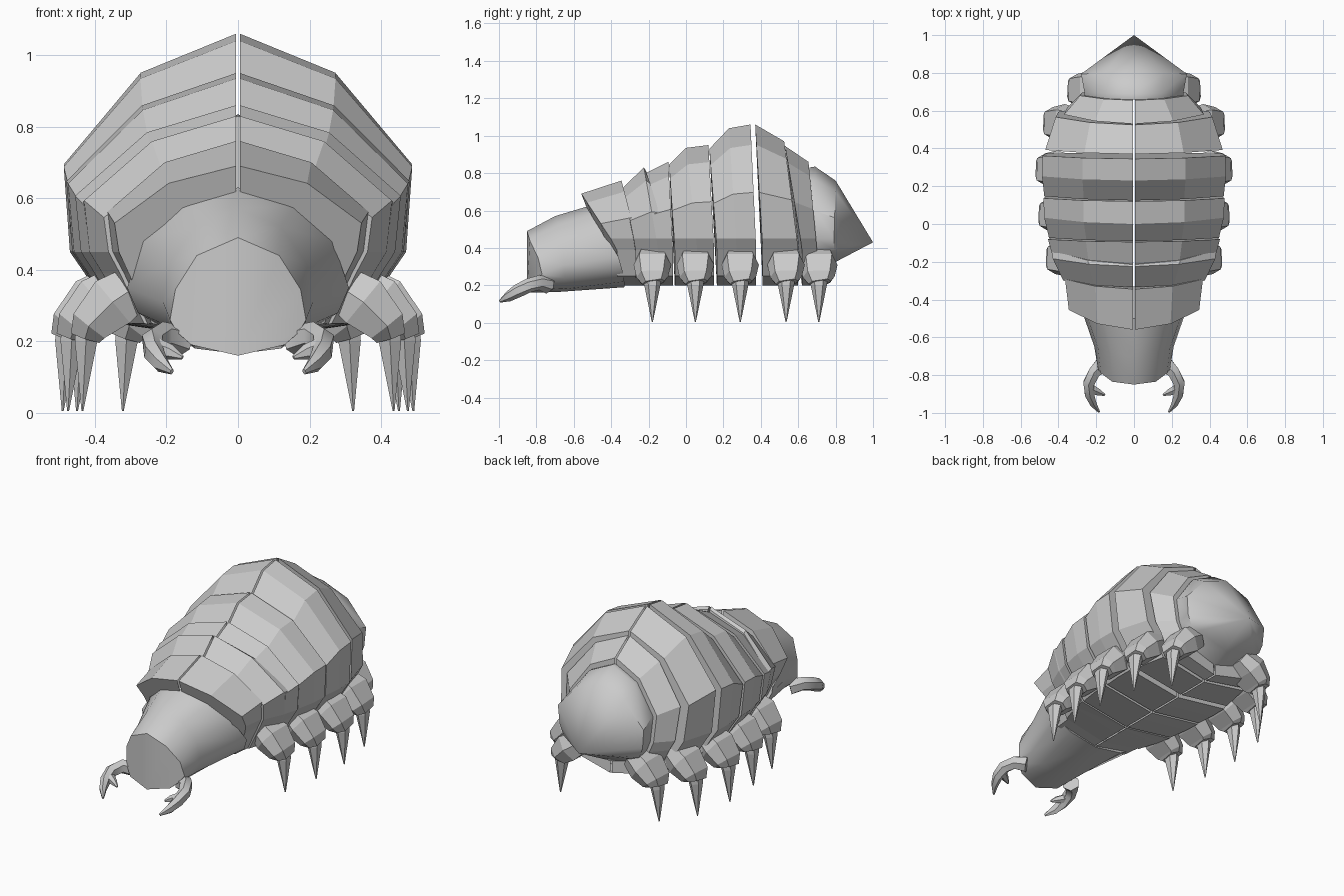
import bpy, bmesh
from mathutils import Vector

if "Cube" in bpy.data.objects:
    bpy.data.objects.remove(bpy.data.objects["Cube"])


def finish(name, bm, smooth=None):
    bmesh.ops.recalc_face_normals(bm, faces=bm.faces)
    me = bpy.data.meshes.new(name)
    bm.to_mesh(me)
    bm.free()
    ob = bpy.data.objects.new(name, me)
    bpy.context.collection.objects.link(ob)
    mod = ob.modifiers.new("mirror", "MIRROR")
    mod.merge_threshold = 0.001
    if smooth:
        bpy.ops.object.select_all(action='DESELECT')
        ob.select_set(True)
        bpy.context.view_layer.objects.active = ob
        bpy.ops.object.shade_smooth_by_angle(angle=smooth)
    return ob


def ring(yt, yb, w, zt, zb=0.20, x0=0.005):
    """Half cross-section, leaning from yt at the ridge to yb at the flank."""
    zs = 0.4 + 0.45 * (zt - 0.4)
    prof = [(x0, zt), (0.56 * w, zt - 0.3 * (zt - zs)), (w, zs), (0.965 * w, 0.45),
            (0.88 * w, 0.39), (0.70 * w, zb + 0.05), (x0, zb)]
    pts = []
    for x, z in prof:
        t = max(0.0, (z - 0.4) / (zt - 0.4))
        pts.append((x, yb + (yt - yb) * t, z))
    return pts


def half_shell(name, rings, tip=None, smooth=None):
    bm = bmesh.new()
    vs = [[bm.verts.new(p) for p in r] for r in rings]
    for a, b in zip(vs, vs[1:]):
        for i in range(len(a) - 1):
            bm.faces.new((a[i], a[i + 1], b[i + 1], b[i]))
    bm.faces.new(vs[0])
    if tip:
        t = bm.verts.new(tip)
        for i in range(len(vs[-1]) - 1):
            bm.faces.new((vs[-1][i], vs[-1][i + 1], t))
    else:
        bm.faces.new(vs[-1])
    return finish(name, bm, smooth)


def tube(name, path, offsets, ref=(0, 1, 0), smooth=None):
    """Tapered limb: path of (point, half width along ref, half depth)."""
    bm = bmesh.new()
    P = [Vector(p[0]) for p in path]
    vs = []
    for i, (_, a, b) in enumerate(path):
        tan = (P[min(i + 1, len(P) - 1)] - P[max(i - 1, 0)]).normalized()
        u = Vector(ref)
        u = (u - tan * u.dot(tan)).normalized()
        v = tan.cross(u)
        vs.append([bm.verts.new(P[i] + u * a * s + v * b * t) for s, t in offsets])
    n = len(offsets)
    for a, b in zip(vs, vs[1:]):
        for i in range(n):
            bm.faces.new((a[i], a[(i + 1) % n], b[(i + 1) % n], b[i]))
    bm.faces.new(vs[0])
    bm.faces.new(vs[-1])
    return finish(name, bm, smooth)


# Armoured body segments: ridge y, flank y, half width, ridge height
segments = {
    "neck_segment": [(-.56, -.37, .345, .69), (-.345, -.25, .365, .76)],
    "body_segment_1": [(-.335, -.27, .375, .725), (-.225, -.15, .43, .83), (-.215, -.08, .435, .815)],
    "body_segment_1_rear": [(-.215, -.14, .43, .80), (-.095, -.07, .455, .86)],
    "body_segment_2": [(-.09, -.06, .45, .845), (.0, .06, .475, .935), (.12, .15, .48, .95)],
    "body_segment_3": [(.125, .165, .475, .93), (.23, .27, .487, .04 + 1.0), (.345, .375, .485, 1.06)],
    "body_segment_4": [(.37, .41, .47, 1.06), (.525, .60, .415, .97)],
    "body_segment_5": [(.53, .62, .37, .945), (.655, .70, .285, .86)],
}
for name, rows in segments.items():
    half_shell(name, [ring(*r) for r in rows])

# Tail cap
half_shell("tail_cap",
           [ring(.66, .66, .26, .83, .25, 0), ring(.69, .70, .262, .835, .27, 0),
            ring(.80, .79, .28, .76, .32, 0)], tip=(0, 1.0, .43), smooth=0.7)

# Head
half_shell("head", [
    [(0, -.85, .49), (.115, -.835, .44), (.175, -.79, .345), (.19, -.77, .26),
     (.17, -.79, .225), (.13, -.82, .19), (0, -.85, .16)],
    [(0, -.70, .57), (.12, -.68, .52), (.19, -.66, .42), (.21, -.65, .31),
     (.19, -.65, .24), (.12, -.65, .18), (0, -.68, .165)],
    [(0, -.50, .63), (.16, -.48, .58), (.265, -.44, .48), (.31, -.36, .35),
     (.28, -.34, .28), (.18, -.33, .22), (0, -.33, .19)]], smooth=0.8)

# Mandibles with an inner tooth
HEX = [(1, 0), (.5, .87), (-.5, .87), (-1, 0), (-.5, -.87), (.5, -.87)]
tube("mandible", [((.16, -.74, .20), .045, .05), ((.21, -.785, .215), .04, .036),
                  ((.238, -.84, .20), .038, .034), ((.236, -.90, .17), .036, .028),
                  ((.217, -.95, .14), .028, .02), ((.185, -.995, .115), .008, .006)],
     HEX, ref=(0, 0, 1), smooth=0.7)
tube("mandible_tooth", [((.235, -.87, .185), .028, .03), ((.19, -.89, .17), .022, .02),
                        ((.155, -.905, .155), .006, .006)], HEX, ref=(0, 0, 1), smooth=0.7)

# Five pairs of legs: stubby upper block, then a spike
BLOCK = [(.7, 1), (-.7, 1), (-1, 0), (-.7, -1), (.7, -1), (1, 0)]
for i, (x, y) in enumerate([(.425, -.18), (.465, .05), (.48, .29), (.44, .535), (.312, .71)]):
    tube(f"upper_leg_{i + 1}", [((x - .15, y, .36), .075, .06), ((x - .075, y, .31), .10, .075),
                                ((x - .01, y, .245), .085, .055), ((x, y + .005, .215), .06, .042)], BLOCK)
    tube(f"claw_{i + 1}", [((x - .01, y, .25), .05, .042), ((x, y, .20), .043, .036),
                           ((x + .01, y, .005), .003, .003)], HEX)
